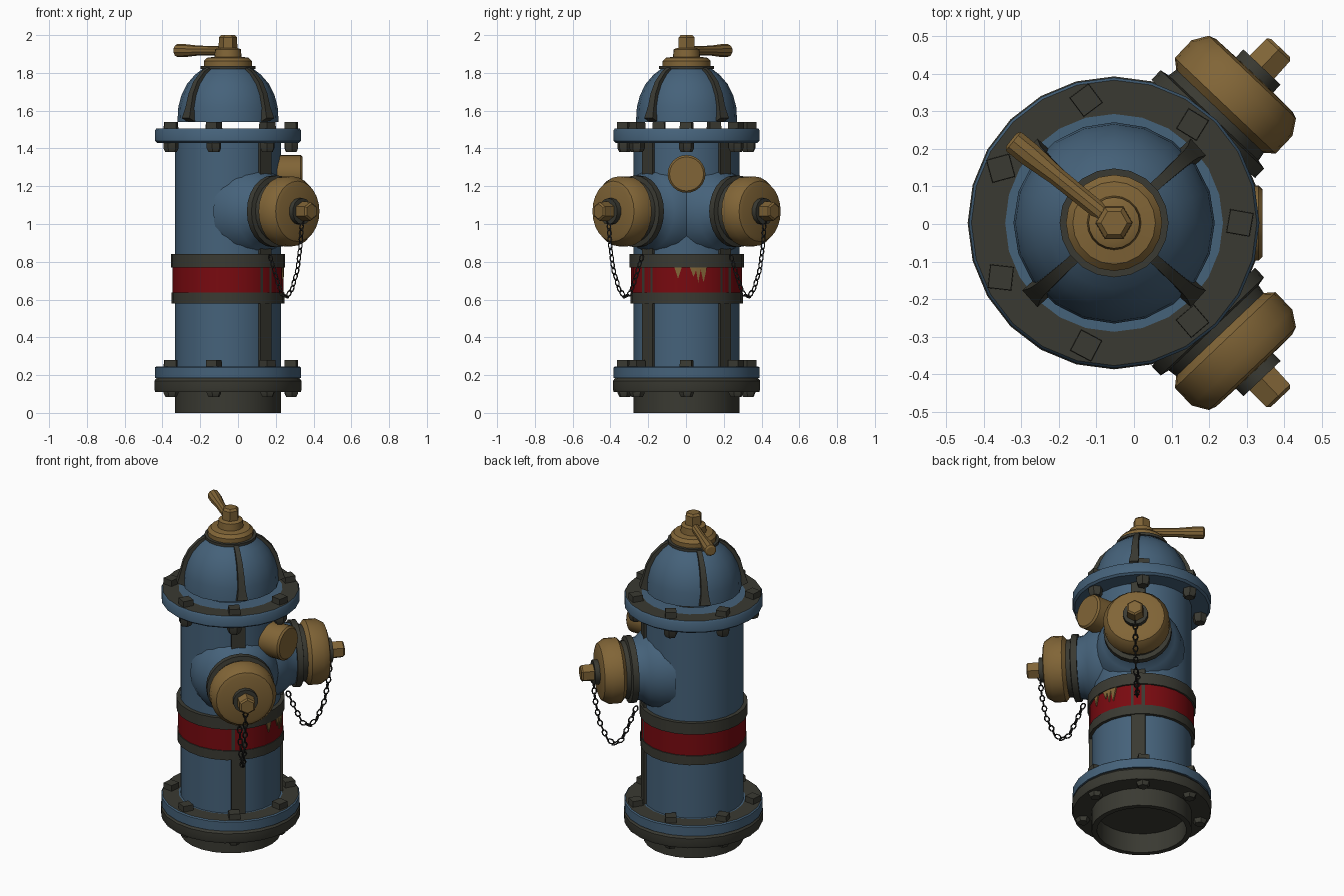
import bpy, bmesh, math
from mathutils import Matrix, Vector

if "Cube" in bpy.data.objects:
    bpy.data.objects.remove(bpy.data.objects["Cube"])

CX, CY = -0.053, 0.003          # hydrant axis
AXIS = Matrix.Translation((CX, CY, 0))


def material(name, rgb):
    m = bpy.data.materials.new(name)
    m.diffuse_color = (*rgb, 1)
    m.use_nodes = True
    m.node_tree.nodes["Principled BSDF"].inputs["Base Color"].default_value = m.diffuse_color
    return m


BLUE = material("blue_paint", (0.06, 0.122, 0.195))
GOLD = material("brass", (0.22, 0.13, 0.038))
DARK = material("dark_iron", (0.042, 0.042, 0.032))
RED = material("red_paint", (0.19, 0.003, 0.005))
CHAIN = material("chain_black", (0.016, 0.016, 0.015))


def finish(name, bm, mats, matrix=AXIS, angle=35, rule=None):
    bmesh.ops.recalc_face_normals(bm, faces=bm.faces)
    me = bpy.data.meshes.new(name)
    if rule:
        for f in bm.faces:
            f.material_index = rule(f)
    bm.to_mesh(me)
    bm.free()
    for m in mats:
        me.materials.append(m)
    for p in me.polygons:
        p.use_smooth = True
    me.set_sharp_from_angle(angle=math.radians(angle))
    ob = bpy.data.objects.new(name, me)
    bpy.context.collection.objects.link(ob)
    ob.matrix_world = matrix
    return ob


def lathe(name, profile, mats, matrix=AXIS, n=24, rule=None, closed=False, angle=35):
    """Spin (radius, height) points around local z."""
    bm = bmesh.new()
    rings = []
    for r, z in profile:
        if r == 0:
            rings.append([bm.verts.new((0, 0, z))] * n)
        else:
            rings.append([bm.verts.new((r * math.cos(2 * math.pi * i / n),
                                        r * math.sin(2 * math.pi * i / n), z)) for i in range(n)])
    pairs = list(zip(rings, rings[1:]))
    if closed:
        pairs.append((rings[-1], rings[0]))
    for a, b in pairs:
        for i in range(n):
            j = (i + 1) % n
            vs = list(dict.fromkeys((a[i], a[j], b[j], b[i])))
            bm.faces.new(vs)
    return finish(name, bm, mats, matrix, angle, rule)


def box(name, size, center, mat, matrix):
    bm = bmesh.new()
    bmesh.ops.create_cube(bm, size=1, matrix=Matrix.Translation(center) @ Matrix.Diagonal((*size, 1)))
    return finish(name, bm, [mat], matrix)


def turned(deg):
    return AXIS @ Matrix.Rotation(math.radians(deg), 4, 'Z')


def outward(deg, z):
    """Local z points horizontally away from the axis."""
    return Matrix.Translation((CX, CY, z)) @ Matrix.Rotation(math.radians(deg), 4, 'Z') \
        @ Matrix.Rotation(math.pi / 2, 4, 'Y')


# Hollow foot and lower dark flange
lathe("foot", [(0, .12), (.25, .12), (.25, 0), (.28, 0), (.28, .12)], [DARK])
lathe("lower_flange", [(.27, .11), (.385, .11), (.39, .125), (.39, .17), (.375, .187), (.27, .187)], [DARK])


# Blue flanges with dark top faces
def dark_top(f):
    return 1 if f.normal.z > .9 and f.calc_center_median().xy.length > .30 else 0


lathe("base_flange", [(.27, .185), (.387, .185), (.387, .24), (.38, .246), (.29, .246), (.27, .246)],
      [BLUE, DARK], rule=dark_top, closed=True)
lathe("top_flange", [(.2, 1.43), (.375, 1.43), (.387, 1.44), (.387, 1.495), (.38, 1.505), (.29, 1.505), (.2, 1.505)],
      [BLUE, DARK], rule=dark_top, closed=True)

# Barrel, with vertical dark strips
lathe("barrel", [(.28, .24), (.28, 1.435)], [BLUE])
for s in (-46, 46):
    box("barrel_strip", (.03, .08, 1.19), (.275, 0, .838), DARK, turned(s))

# Painted band with its two collars
lathe("red_band", [(.27, .63), (.293, .63), (.293, .78), (.27, .78)], [RED])
lathe("lower_collar", [(.27, .58), (.298, .58), (.298, .637), (.27, .637)], [DARK])
lathe("upper_collar", [(.27, .77), (.303, .77), (.303, .84), (.27, .84)], [DARK])

# Brass-coloured paint chips under the upper collar
bm = bmesh.new()
for y, w, tip in ((-.045, .02, .71), (.037, .02, .72), (.062, .015, .69), (.09, .018, .69)):
    front = [bm.verts.new((math.sqrt(.298 ** 2 - yy * yy), yy, z))
             for yy, z in ((y - w, .772), (y + w, .772), (y, tip))]
    back = [bm.verts.new(v.co - Vector((.008, 0, 0))) for v in front]
    bm.faces.new(front)
    bm.faces.new(back[::-1])
    for i in range(3):
        bm.faces.new((front[i], back[i], back[(i + 1) % 3], front[(i + 1) % 3]))
finish("paint_chips", bm, [GOLD])

# Dome bonnet
lathe("bonnet", [(.25, 1.54), (.268, 1.54), (.263, 1.62), (.247, 1.68), (.218, 1.74), (.175, 1.79), (.13, 1.825),
                 (0, 1.825)], [BLUE], n=20)

# Curved ribs on the dome, flared at the foot
RIB = [(.302, 1.56, .03), (.283, 1.62, .021), (.265, 1.69, .018), (.232, 1.755, .016), (.18, 1.808, .014), (.13, 1.835, .014)]
for a in (42, 138, 222, 318):
    bm = bmesh.new()
    rows = [[bm.verts.new(c) for c in ((r, -w, z), (r, w, z), (r - .045, w, z - .02), (r - .045, -w, z - .02))]
            for r, z, w in RIB]
    for p, q in zip(rows, rows[1:]):
        for i in range(4):
            bm.faces.new((p[i], p[(i + 1) % 4], q[(i + 1) % 4], q[i]))
    bm.faces.new(rows[0])
    bm.faces.new(rows[-1])
    finish("bonnet_rib", bm, [DARK], turned(a))

# Crown: dark washer, brass cap, stem and lever
lathe("crown_washer", [(0, 1.82), (.145, 1.82), (.145, 1.836), (0, 1.836)], [DARK], n=20)
lathe("crown_cap", [(.128, 1.83), (.128, 1.862), (.11, 1.88), (.072, 1.885), (.068, 1.925), (.05, 1.932), (0, 1.932)],
      [GOLD], n=20)
lathe("crown_nut", [(.05, 1.92), (.048, 1.988), (.035, 2.0), (0, 2.0)], [GOLD], n=6)
lathe("lever", [(0, .02), (.024, .02), (.026, .2), (.034, .29), (.034, .345), (.024, .352), (0, .352)], [GOLD],
      outward(141, 1.918), n=10)

# Bolts above and below each flange
for k in range(7):
    for z0, z1, under0, under1 in ((1.5, 1.54, 1.38, 1.435), (.24, .28, .085, .115)):
        spot = turned(k * 360 / 7) @ Matrix.Translation((.335, 0, 0)) @ Matrix.Rotation(math.radians(35 + 17 * k), 4, 'Z')
        lathe("bolt_head", [(0, z0), (.045, z0), (.043, z1), (0, z1)], [DARK], spot, n=4)
        lathe("bolt_nut", [(0, under0), (.03, under0), (.04, under0 + .02), (.04, under1), (0, under1)],
              [DARK], spot, n=6)

# Plain brass pumper outlet facing +x
lathe("small_outlet", [(.1, .22), (.1, .385), (.09, .395), (0, .395)], [GOLD], outward(0, 1.265))

# Hose nozzles: (distance from axis, height) of the hanging chain
SAG = [(.57, 1.02), (.56, .9), (.535, .76), (.49, .65), (.45, .615), (.41, .635), (.37, .72), (.325, .83)]


def chain_points(pitch):
    pts = [Vector((d, 0, z)) for d, z in SAG]
    out, carry = [], 0
    for a, b in zip(pts, pts[1:]):
        seg = (b - a).length
        while carry < seg:
            out.append((a.lerp(b, carry / seg), (b - a).normalized()))
            carry += pitch
        carry -= seg
    return out


for a in (-46.5, 46.5):
    m = outward(a, 1.067)
    lathe("nozzle_neck", [(.25, .15), (.235, .23), (.205, .285), (.18, .315), (.17, .37)], [BLUE], m, angle=60)
    lathe("nozzle_ring", [(.15, .345), (.19, .345), (.19, .38), (.165, .385), (.16, .415), (0, .415)], [DARK], m)
    lathe("nozzle_cap", [(0, .405), (.155, .405), (.185, .43), (.185, .495), (.16, .535), (.14, .542), (0, .545)],
          [GOLD], m)
    lathe("cap_washer", [(0, .535), (.07, .535), (.07, .572), (0, .572)], [DARK], m, n=14)
    lathe("cap_nut", [(.052, .565), (.05, .635), (.04, .643), (0, .643)], [GOLD], m, n=6)
    # Chain of alternating oval links
    bm = bmesh.new()
    for k, (p, t) in enumerate(chain_points(.034)):
        side = Vector((0, 1, 0))
        u = side if k % 2 else side.cross(t)
        v = t.cross(u)
        ring = []
        for i in range(8):
            th = 2 * math.pi * i / 8
            radial = t * math.cos(th) * 1.6 + u * math.sin(th)
            mid = p + radial * .0125
            rn = radial.normalized()
            ring.append([bm.verts.new(mid + (rn * math.cos(ph) + v * math.sin(ph)) * .0045)
                         for ph in (0, math.pi / 2, math.pi, 1.5 * math.pi)])
        for i in range(8):
            for j in range(4):
                bm.faces.new((ring[i][j], ring[(i + 1) % 8][j], ring[(i + 1) % 8][(j + 1) % 4], ring[i][(j + 1) % 4]))
    finish("cap_chain", bm, [CHAIN], turned(a))
